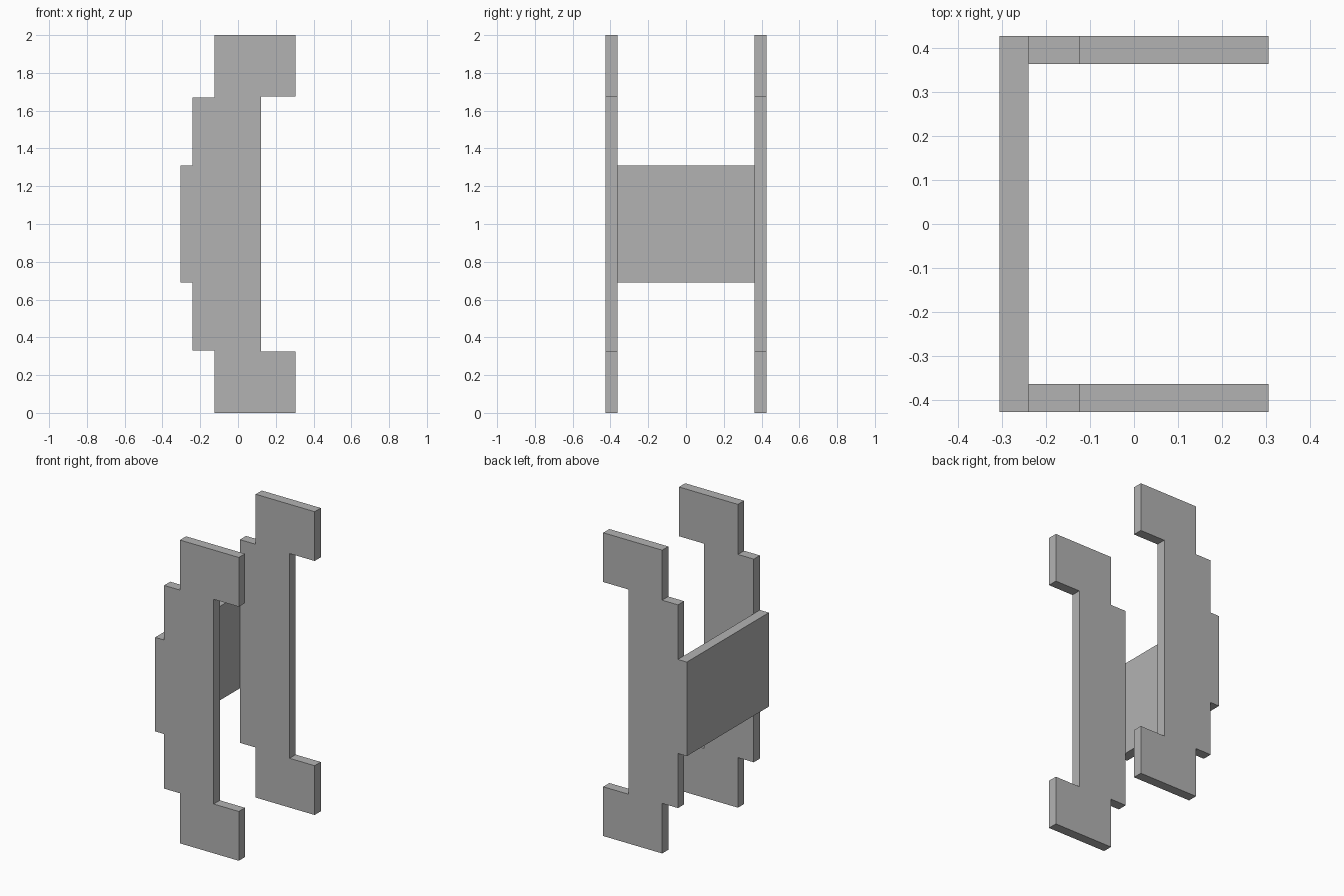
import bpy
import bmesh

cube = bpy.data.objects.get("Cube")
if cube:
    bpy.data.objects.remove(cube, do_unlink=True)

# Single grey material
grey = bpy.data.materials.new("plain grey")
grey.use_nodes = True
colour = (0.45, 0.45, 0.45, 1)
grey.diffuse_color = colour
grey.node_tree.nodes["Principled BSDF"].inputs["Base Color"].default_value = colour

HALF_WIDTH = 0.427
THICK = 0.064
MID = 1.0


def extrude_profile(name, outline, y0, y1):
    """Flat x-z outline extruded from y0 to y1."""
    bm = bmesh.new()
    face = bm.faces.new([bm.verts.new((x, y0, z)) for x, z in outline])
    result = bmesh.ops.extrude_face_region(bm, geom=[face])
    verts = [v for v in result["geom"] if isinstance(v, bmesh.types.BMVert)]
    bmesh.ops.translate(bm, verts=verts, vec=(0, y1 - y0, 0))
    bmesh.ops.recalc_face_normals(bm, faces=bm.faces)
    mesh = bpy.data.meshes.new(name)
    bm.to_mesh(mesh)
    bm.free()
    mesh.materials.append(grey)
    obj = bpy.data.objects.new(name, mesh)
    bpy.context.collection.objects.link(obj)
    return obj


# Stepped bracket outline: lower half, mirrored to the upper half
lower = [(-0.24, 0.33), (-0.125, 0.33), (-0.125, 0),
         (0.305, 0), (0.305, 0.325), (0.122, 0.325)]
upper = [(x, 2 * MID - z) for x, z in reversed(lower)]
outline = lower + upper

# Front and back side panels
for name, side in (("front_panel", -1), ("back_panel", 1)):
    extrude_profile(name, outline, side * HALF_WIDTH, side * (HALF_WIDTH - THICK))

# Connecting plate across the outer edges of both panels
plate = [(-0.305, 0.69), (-0.24, 0.69), (-0.24, 1.31), (-0.305, 1.31)]
extrude_profile("connecting_plate", plate, -HALF_WIDTH, HALF_WIDTH)
